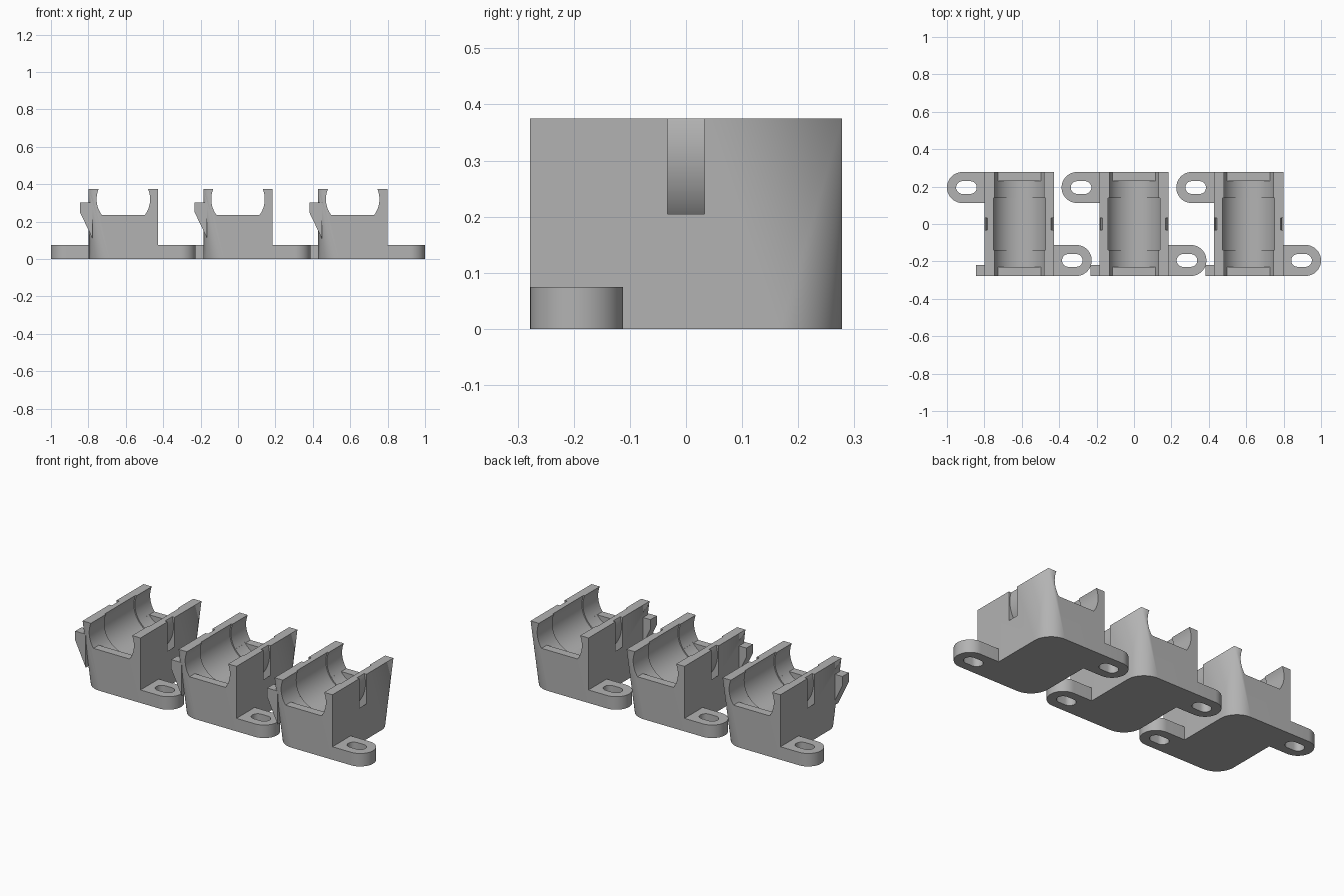
import bpy, bmesh
from math import cos, sin, pi, radians, acos, asin

if "Cube" in bpy.data.objects:
    bpy.data.objects.remove(bpy.data.objects["Cube"])

HALF_W, HALF_D, HEIGHT = 0.185, 0.278, 0.375
BORE_Z, PITCH = 0.32, 0.613

grey = bpy.data.materials.new("plain grey")
grey.use_nodes = True
grey.diffuse_color = (0.45, 0.45, 0.45, 1)
grey.node_tree.nodes["Principled BSDF"].inputs["Base Color"].default_value = grey.diffuse_color


def finish(name, bm):
    bmesh.ops.recalc_face_normals(bm, faces=bm.faces)
    mesh = bpy.data.meshes.new(name)
    bm.to_mesh(mesh)
    bm.free()
    mesh.materials.append(grey)
    ob = bpy.data.objects.new(name, mesh)
    bpy.context.collection.objects.link(ob)
    return ob


def prism(name, pts, lo, hi, axis):
    """Extrude a flat outline along y (x, z points) or z (x, y points)."""
    bm = bmesh.new()
    place = (lambda a, b, c: (a, c, b)) if axis == "y" else (lambda a, b, c: (a, b, c))
    face = bm.faces.new([bm.verts.new(place(a, b, lo)) for a, b in pts])
    new = bmesh.ops.extrude_face_region(bm, geom=[face])["geom"]
    top = [v for v in new if isinstance(v, bmesh.types.BMVert)]
    bmesh.ops.translate(bm, verts=top, vec=place(0, 0, hi - lo))
    return finish(name, bm)


def arc(cx, cy, r, a0, a1, n):
    return [(cx + r * cos(a0 + (a1 - a0) * i / n), cy + r * sin(a0 + (a1 - a0) * i / n))
            for i in range(n + 1)]


def combine(ob, tool, operation):
    mod = ob.modifiers.new("cut", "BOOLEAN")
    mod.operation, mod.object, mod.solver = operation, tool, "EXACT"
    activate(ob)
    bpy.ops.object.modifier_apply(modifier=mod.name)
    bpy.data.objects.remove(tool)


def activate(ob):
    bpy.ops.object.select_all(action="DESELECT")
    ob.select_set(True)
    bpy.context.view_layer.objects.active = ob


def smooth(ob):
    activate(ob)
    bpy.ops.object.shade_smooth_by_angle(angle=radians(30))


# Block whose two opposite corners are round at the base and sharp at the top
R = 0.11
bm = bmesh.new()
for sx in (-1, 1):
    for sy in (-1, 1):
        bm.verts.new((sx * HALF_W, sy * HALF_D, HEIGHT))
        if sx != sy:
            bm.verts.new((sx * HALF_W, sy * HALF_D, 0))
    for x, y in arc(HALF_W - R, HALF_D - R, R, 0, pi / 2, 16):
        bm.verts.new((sx * x, sx * y, 0))
bmesh.ops.convex_hull(bm, input=bm.verts)
bmesh.ops.dissolve_limit(bm, angle_limit=0.002, verts=bm.verts, edges=bm.edges)
body = finish("holder_body", bm)

# Side lug with a sloped underside
lug = prism("lug", [(-0.232, 0.25), (-0.232, 0.303), (-0.165, 0.303), (-0.165, 0.11)],
            -HALF_D, -0.22, "y")
combine(body, lug, "UNION")

# Bore: wide middle, narrower shoulders, raised flat sill at both ends
for r, half in ((0.15, 0.14), (0.143, 0.23)):
    circle = arc(0, BORE_Z, r, 0, 2 * pi, 64)[:-1]
    combine(body, prism("bore", circle, -half, half, "y"), "DIFFERENCE")
drop = asin(0.085 / 0.143)
combine(body, prism("sill", arc(0, BORE_Z, 0.143, -drop, pi + drop, 48), -0.3, 0.3, "y"),
        "DIFFERENCE")

# Curved strap channel around the bore
a0, a1 = radians(-205), radians(25)
ring = arc(0, BORE_Z, 0.178, a0, a1, 48) + arc(0, BORE_Z, 0.218, a1, a0, 48)
combine(body, prism("channel", ring, -0.033, 0.033, "y"), "DIFFERENCE")
smooth(body)

# Mounting tab with a slotted hole
TY, TX, TR, HR = -0.195, 0.304, 0.083, 0.034
tab = prism("mounting_tab", [(HALF_W, TY - TR)] + arc(TX, TY, TR, -pi / 2, pi / 2, 24)
            + [(HALF_W, TY + TR)], 0, 0.075, "z")
slot = (arc(TX, TY, HR, -pi / 2, pi / 2, 16)
        + arc(TX - 0.042, TY, HR, pi / 2, 3 * pi / 2, 16))
combine(tab, prism("slot", slot, -0.1, 0.2, "z"), "DIFFERENCE")
smooth(tab)

# Three holders in a row, each with tabs on opposite corners
for i, side in enumerate(("right", "middle", "left")):
    x = (i - 1) * PITCH
    for source, label, turn in ((body, "holder_body", 0), (tab, "front_tab", 0),
                                (tab, "back_tab", pi)):
        ob = bpy.data.objects.new(f"{side}_{label}", source.data)
        ob.location.x = x
        ob.rotation_euler.z = turn
        bpy.context.collection.objects.link(ob)
for source in (body, tab):
    bpy.data.objects.remove(source)
